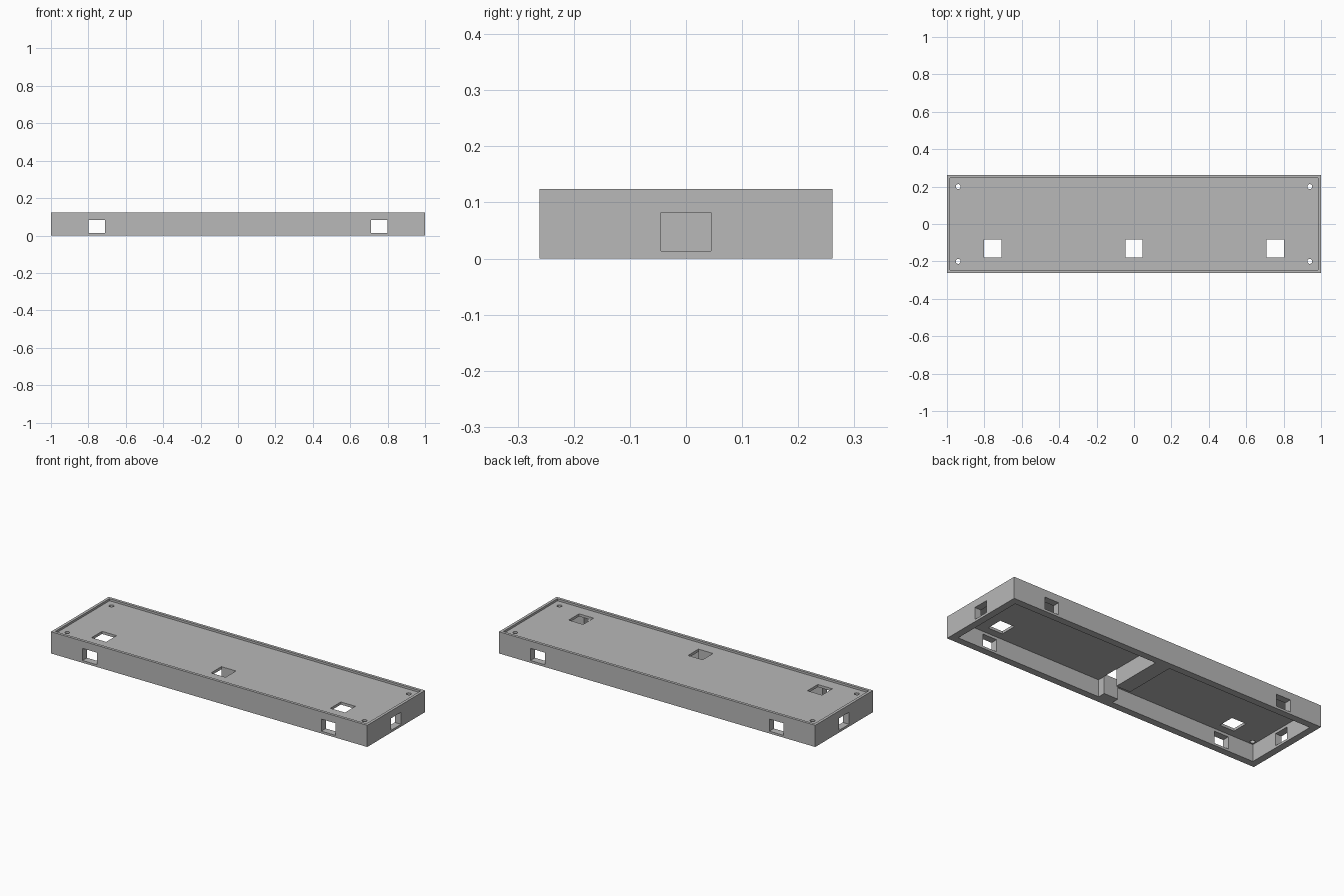
import bpy

cube = bpy.data.objects.get("Cube")
if cube:
    bpy.data.objects.remove(cube, do_unlink=True)

LENGTH, DEPTH, HEIGHT = 2.0, 0.522, 0.124
WALL, RIM = 0.04, 0.016
CEILING, PANEL_TOP = 0.097, 0.112
WINDOW_Z = (0.013, 0.082)
HALF = 0.045           # half width of windows, holes and the rib
HX, HY = LENGTH / 2, DEPTH / 2

grey = bpy.data.materials.new("plain grey")
grey.use_nodes = True
grey.diffuse_color = (0.48, 0.48, 0.48, 1)
grey.node_tree.nodes["Principled BSDF"].inputs["Base Color"].default_value = grey.diffuse_color


def box(name, xs, ys, zs):
    """Box spanning the given x, y and z ranges."""
    bpy.ops.mesh.primitive_cube_add(size=1, location=[(a + b) / 2 for a, b in (xs, ys, zs)])
    obj = bpy.context.object
    obj.name = name
    obj.scale = [b - a for a, b in (xs, ys, zs)]
    bpy.ops.object.transform_apply(location=True, rotation=False, scale=True)
    obj.data.materials.append(grey)
    return obj


def cut(target, cutter):
    """Subtract the cutter from the target and discard it."""
    cutter.hide_render = True
    mod = target.modifiers.new("cut", 'BOOLEAN')
    mod.operation = 'DIFFERENCE'
    mod.solver = 'EXACT'
    mod.object = cutter
    bpy.context.view_layer.objects.active = target
    bpy.ops.object.modifier_apply(modifier=mod.name)
    bpy.data.objects.remove(cutter, do_unlink=True)


# Outer shell
shell = box("base_shell", (-HX, HX), (-HY, HY), (0, HEIGHT))

# Shallow recess on top
cut(shell, box("recess_cutter", (-HX + RIM, HX - RIM), (-HY + RIM, HY - RIM),
               (PANEL_TOP, HEIGHT + 0.1)))

# Two open bays underneath, leaving the central rib
for side in (-1, 1):
    xs = sorted((side * HALF, side * (HX - WALL)))
    cut(shell, box("bay_cutter", xs, (-HY + WALL, HY - WALL), (-0.1, CEILING)))

# End windows
for side in (-1, 1):
    xs = sorted((side * (HX - WALL - 0.01), side * (HX + 0.1)))
    cut(shell, box("end_window_cutter", xs, (-HALF, HALF), WINDOW_Z))

# Front and back windows, in line
for x in (-0.755, 0.755):
    cut(shell, box("side_window_cutter", (x - HALF, x + HALF), (-HY - 0.1, HY + 0.1), WINDOW_Z))

# Square holes down through the panel, the middle one splitting the rib
for x in (-0.755, 0, 0.755):
    half = HALF + 0.001
    cut(shell, box("panel_hole_cutter", (x - half, x + half), (-0.178, -0.084), (-0.1, 0.2)))

# Round screw holes in the corners
for x in (-0.94, 0.94):
    for y in (-0.2, 0.2):
        bpy.ops.mesh.primitive_cylinder_add(vertices=24, radius=0.013, depth=0.4, location=(x, y, 0.1))
        cut(shell, bpy.context.object)
